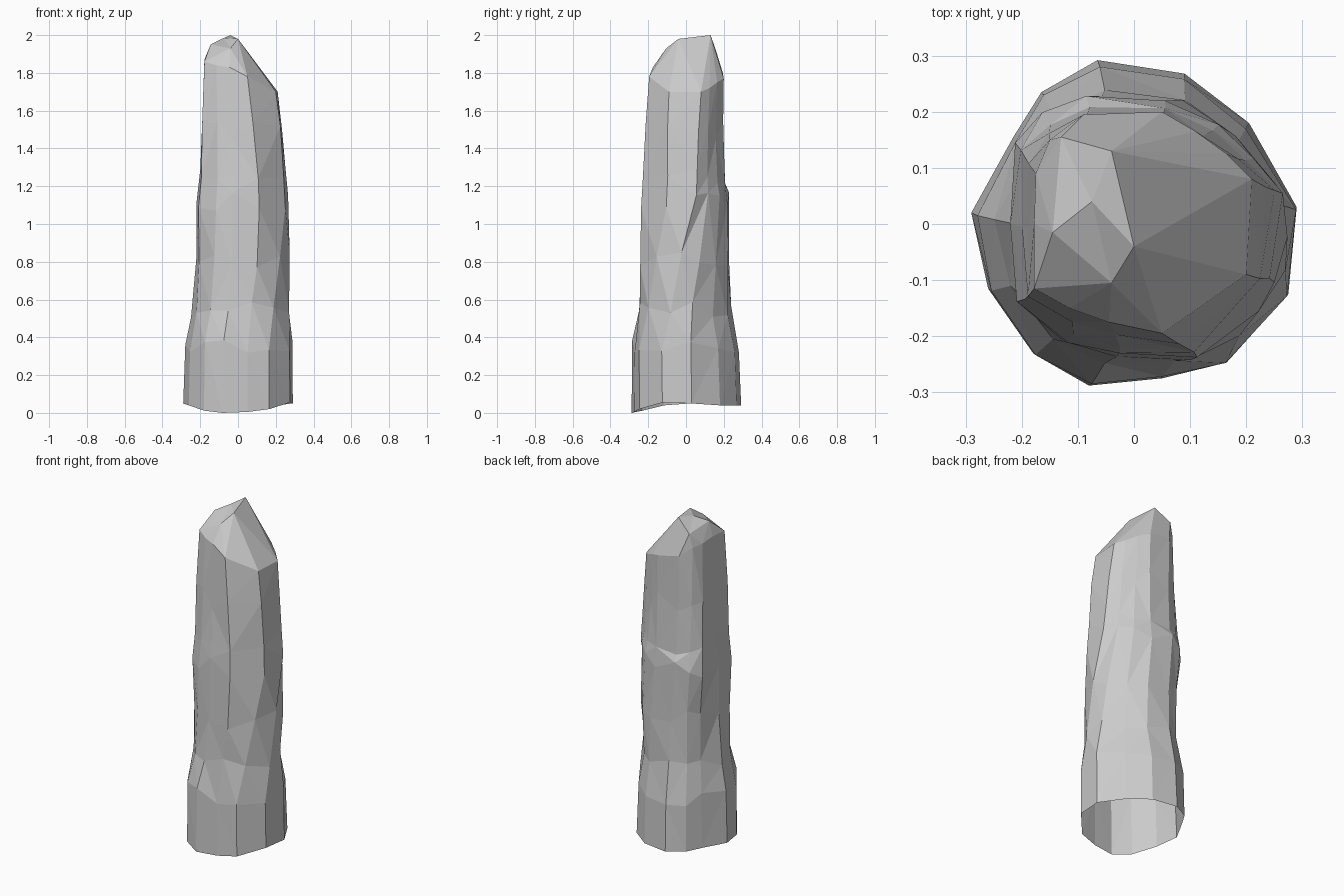
import bpy, bmesh, random
from mathutils import Vector

if "Cube" in bpy.data.objects:
    bpy.data.objects.remove(bpy.data.objects["Cube"])

random.seed(4)

# Outlines of foot, waist and shoulder, matched point for point (slight twist)
BASE = [(-.065, .292), (.09, .268), (.205, .18), (.29, .03), (.275, -.125),
        (.165, -.247), (.05, -.275), (-.08, -.288), (-.18, -.23),
        (-.26, -.115), (-.29, .02), (-.215, .155), (-.165, .235)]
WAIST = [(-.09, .23), (.05, .228), (.14, .18), (.205, .125), (.258, .065),
         (.25, -.1), (.11, -.24), (-.03, -.232), (-.12, -.215),
         (-.215, -.143), (-.22, 0), (-.218, .15), (-.165, .2)]
TOP = [(-.09, .195), (.05, .2), (.11, .165), (.165, .125), (.21, .08),
       (.2, -.09), (.05, -.195), (-.045, -.175), (-.115, -.15),
       (-.178, -.115), (-.178, 0), (-.175, .09), (-.15, .15)]
BASE_Z = [.04, .04, .04, .05, .055, .02, .005, 0, .012, .04, .05, .05, .045]
TOP_Z = [1.8, 1.77, 1.75, 1.72, 1.7, 1.7, 1.78, 1.83, 1.84, 1.86, 1.87, 1.86, 1.85]

# Middle rings: height, x range, y range, height scatter
RINGS = [(.35, -.283, .287, -.29, .285, .04),
         (.55, -.248, .273, -.25, .24, .05),
         (.82, -.225, .277, -.242, .23, .06),
         (1.12, -.22, .266, -.24, .228, .05),
         (1.25, -.203, .255, -.228, .212, .05),
         (1.5, -.19, .232, -.213, .2, .06)]

# Broken summit: crown points and which one each shoulder point leads to
CROWN = [(-.04, .13, 2), (0, -.04, 1.98), (-.04, -.105, 1.93),
         (-.145, -.015, 1.95), (-.13, .155, 1.93)]
LEADS = [4, 0, 0, 0, 0, 1, 1, 2, 2, 3, 3, 3, 4]


def fit(v, values, lo, hi):
    a, b = min(values), max(values)
    return lo + (v - a) / (b - a) * (hi - lo)


def ring(z, x0, x1, y0, y1, scatter):
    if z < 1.15:
        a, b, t = BASE, WAIST, max(0, (z - .4) / .75)
    else:
        a, b, t = WAIST, TOP, (z - 1.15) / .63
    pts = [Vector(p).lerp(Vector(q), t) for p, q in zip(a, b)]
    xs, ys = [p.x for p in pts], [p.y for p in pts]
    out = []
    for i, p in enumerate(pts):
        s = random.uniform(.975, 1.01)
        if z == .55 and i in (2, 3):     # hollow above the right-hand ledge
            s -= .06
        out.append((fit(p.x, xs, x0, x1) * s, fit(p.y, ys, y0, y1) * s,
                    z + random.uniform(-scatter, scatter)))
    return out


# Stone column, open underneath
bm = bmesh.new()
levels = [[(*p, z) for p, z in zip(BASE, BASE_Z)]]
levels += [ring(*r) for r in RINGS]
levels.append([(*p, z) for p, z in zip(TOP, TOP_Z)])
loops = [[bm.verts.new(c) for c in lv] for lv in levels]
n = len(BASE)
for lo, hi in zip(loops, loops[1:]):
    for i in range(n):
        j = (i + 1) % n
        bm.faces.new((lo[i], lo[j], hi[j], hi[i]))

# Summit facets
crown = [bm.verts.new(c) for c in CROWN]
peak = bm.verts.new((-.075, .04, 1.985))
for i in range(n):
    j = (i + 1) % n
    a, b = crown[LEADS[i]], crown[LEADS[j]]
    bm.faces.new([loops[-1][i], loops[-1][j], b] + ([a] if a != b else []))
for i in range(5):
    bm.faces.new((crown[i], crown[(i + 1) % 5], peak))

# Flat facets with outward normals
bmesh.ops.triangulate(bm, faces=bm.faces[:], quad_method='SHORT_EDGE')
bmesh.ops.recalc_face_normals(bm, faces=bm.faces[:])
mesh = bpy.data.meshes.new("rock_pillar")
bm.to_mesh(mesh)
bm.free()
bpy.context.collection.objects.link(bpy.data.objects.new("rock_pillar", mesh))
